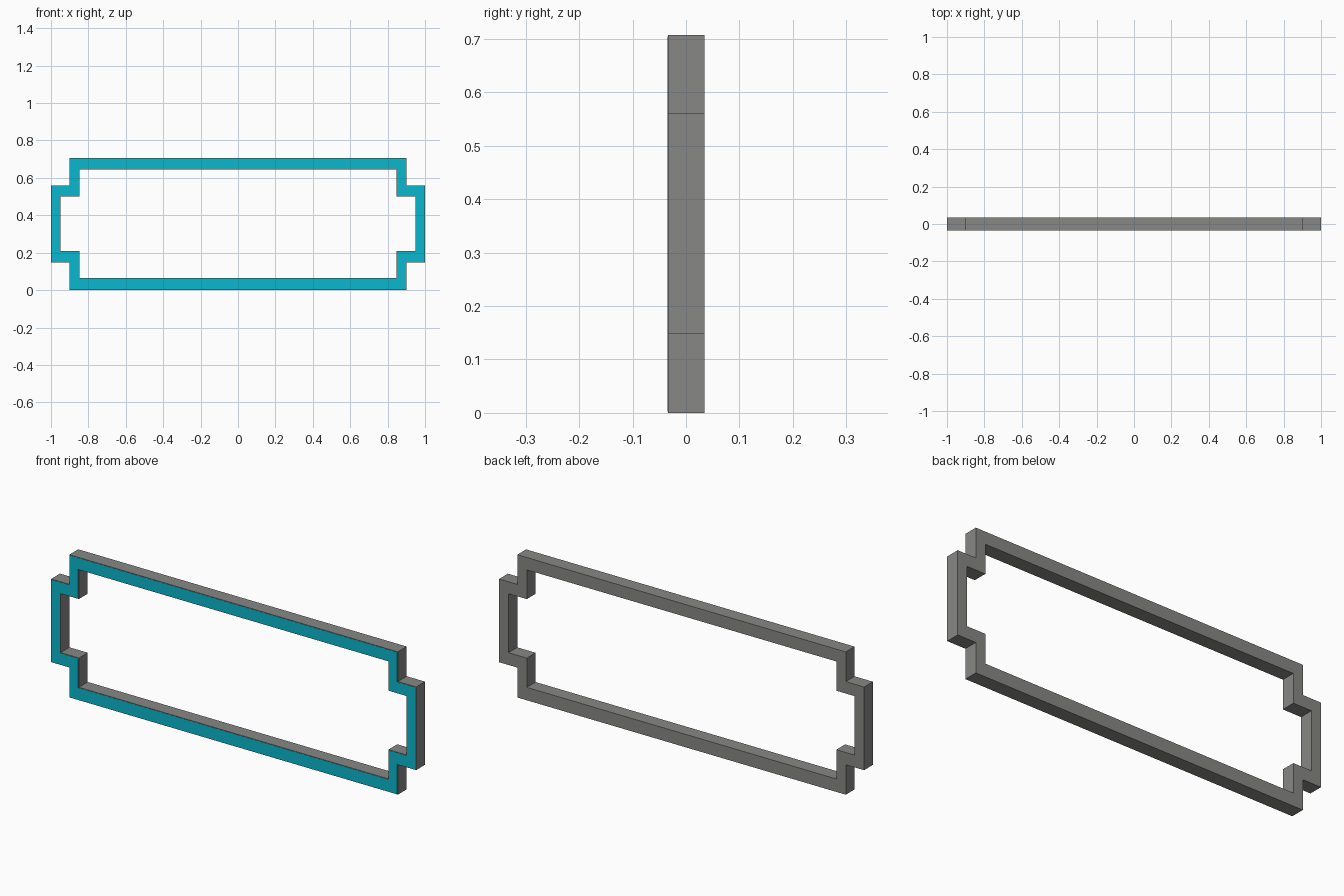
import bpy, bmesh

if "Cube" in bpy.data.objects:
    bpy.data.objects.remove(bpy.data.objects["Cube"])


def material(name, rgb):
    m = bpy.data.materials.new(name)
    m.diffuse_color = (*rgb, 1)
    m.use_nodes = True
    m.node_tree.nodes["Principled BSDF"].inputs["Base Color"].default_value = m.diffuse_color
    return m


grey = material("frame_grey", (0.245, 0.245, 0.24))
cyan = material("bright_cyan", (0.003, 0.474, 0.61))


def stepped_loop(x_in, x_out, z0, z1, z2, z3):
    """Rectangle with notched corners, right half mirrored to the left."""
    right = [(x_in, z0), (x_in, z1), (x_out, z1), (x_out, z2), (x_in, z2), (x_in, z3)]
    return right + [(-x, z) for x, z in reversed(right)]


def ring(name, outer, inner, y_front, y_back, mat):
    """Solid ring between two matching loops."""
    bm = bmesh.new()
    of, inf, ob, ib = [[bm.verts.new((x, y, z)) for x, z in loop]
                       for y in (y_front, y_back) for loop in (outer, inner)]
    n = len(outer)
    for i in range(n):
        j = (i + 1) % n
        for a, b in ((of, inf), (inf, ib), (ib, ob), (ob, of)):
            bm.faces.new((a[i], a[j], b[j], b[i]))
    bmesh.ops.recalc_face_normals(bm, faces=bm.faces)
    me = bpy.data.meshes.new(name)
    bm.to_mesh(me)
    bm.free()
    me.materials.append(mat)
    bpy.context.collection.objects.link(bpy.data.objects.new(name, me))


# Grey frame body
ring("frame_body",
     stepped_loop(0.9, 1.0, 0.0, 0.148, 0.56, 0.707),
     stepped_loop(0.848, 0.948, 0.064, 0.209, 0.501, 0.646),
     -0.034, 0.035, grey)

# Thin coloured facing on the front, a hair inside the frame edges
ring("front_facing",
     stepped_loop(0.897, 0.997, 0.003, 0.151, 0.557, 0.704),
     stepped_loop(0.851, 0.951, 0.061, 0.206, 0.504, 0.649),
     -0.035, -0.033, cyan)
